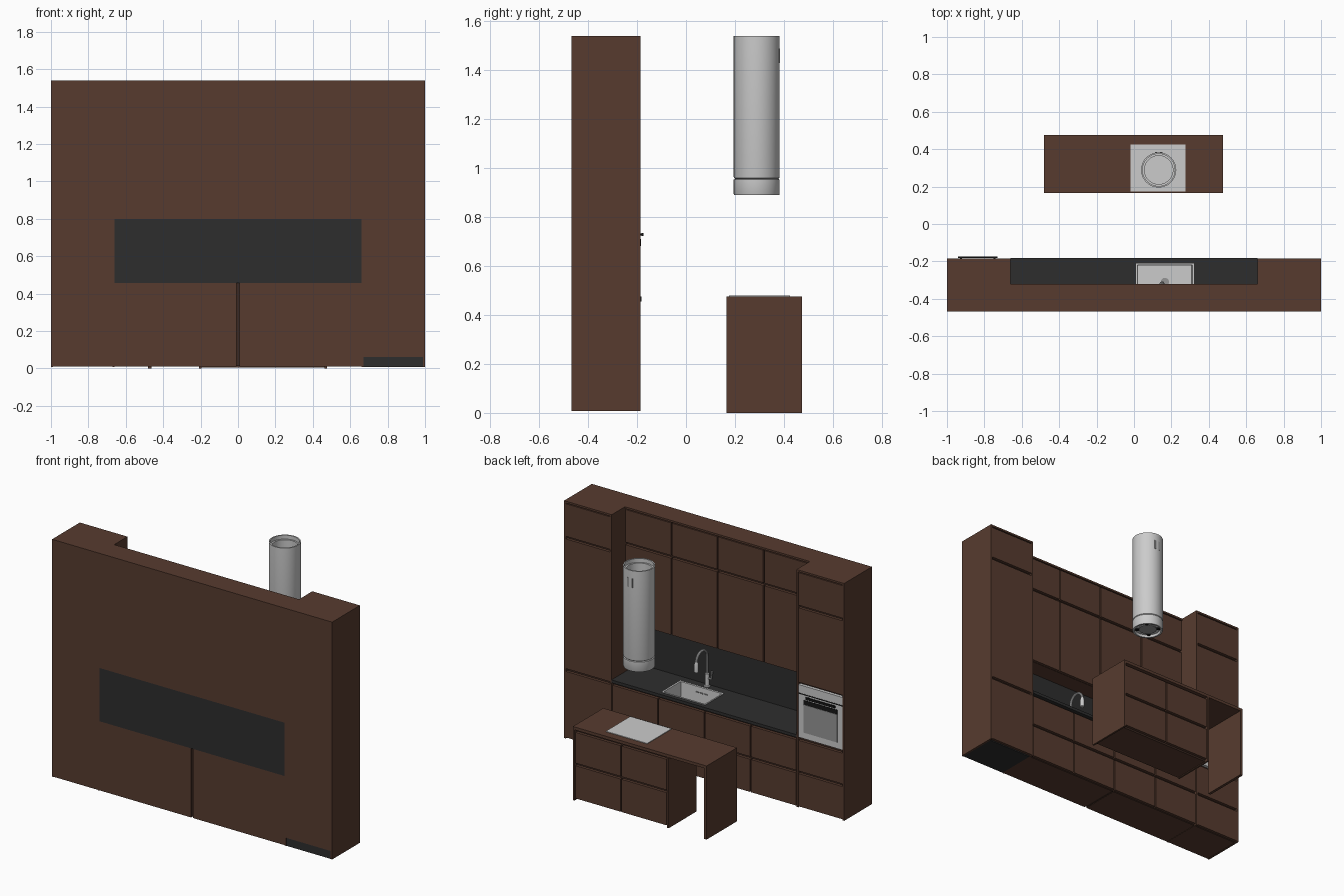
import bpy, bmesh, math

if "Cube" in bpy.data.objects:
    bpy.data.objects.remove(bpy.data.objects["Cube"])

def mat(name, rgb):
    m = bpy.data.materials.new(name)
    m.diffuse_color = (*rgb, 1)
    m.use_nodes = True
    m.node_tree.nodes["Principled BSDF"].inputs["Base Color"].default_value = m.diffuse_color
    return m

WOOD = mat("walnut brown", (0.095, 0.044, 0.028))
DARK = mat("shadow brown", (0.045, 0.022, 0.015))
BLACK = mat("charcoal", (0.027, 0.027, 0.027))
STEEL = mat("light steel", (0.60, 0.60, 0.60))
GREY = mat("mid grey", (0.30, 0.30, 0.30))
INK = mat("black", (0.008, 0.008, 0.008))

def finish(bm, name, *mats):
    bmesh.ops.recalc_face_normals(bm, faces=bm.faces)
    me = bpy.data.meshes.new(name)
    bm.to_mesh(me)
    bm.free()
    ob = bpy.data.objects.new(name, me)
    bpy.context.collection.objects.link(ob)
    for m in mats:
        me.materials.append(m)
    return ob

def box_bm(x0, x1, y0, y1, z0, z1):
    bm = bmesh.new()
    bmesh.ops.create_cube(bm, size=1)
    for v in bm.verts:
        v.co = (x1 if v.co.x > 0 else x0, y1 if v.co.y > 0 else y0, z1 if v.co.z > 0 else z0)
    return bm

def box(name, x0, x1, y0, y1, z0, z1, m=WOOD):
    return finish(box_bm(x0, x1, y0, y1, z0, z1), name, m)

def carcass(name, *dims):
    """Cabinet body whose front (+y) face is dark, so door gaps read as grooves."""
    bm = box_bm(*dims)
    bm.normal_update()
    for f in bm.faces:
        f.material_index = 1 if f.normal.y > 0.5 else 0
    return finish(bm, name, WOOD, DARK)

def fronts(name, x0, x1, cols, rows, y):
    """Grid of door or drawer fronts ending at depth y."""
    w = (x1 - x0) / cols
    for i in range(cols):
        for j, (z0, z1) in enumerate(rows):
            box(f"{name}_{i}_{j}", x0 + i * w + 0.004, x0 + (i + 1) * w - 0.004, y - 0.018, y, z0, z1)

def smooth(ob):
    bpy.ops.object.select_all(action='DESELECT')
    ob.select_set(True)
    bpy.context.view_layer.objects.active = ob
    bpy.ops.object.shade_smooth_by_angle(angle=math.radians(35))
    return ob

def lathe(name, profile, cx, cy, m, n=48):
    """Turned part around a vertical axis."""
    bm = bmesh.new()
    rings = [[bm.verts.new((cx + r * math.cos(2 * math.pi * k / n), cy + r * math.sin(2 * math.pi * k / n), z))
              for k in range(n)] for r, z in profile]
    for a, b in zip(rings, rings[1:]):
        for k in range(n):
            bm.faces.new((a[k], a[(k + 1) % n], b[(k + 1) % n], b[k]))
    bm.faces.new(rings[0])
    bm.faces.new(rings[-1])
    return smooth(finish(bm, name, m))

def tube(name, pts, r, m):
    cu = bpy.data.curves.new(name, 'CURVE')
    cu.dimensions = '3D'
    cu.bevel_depth, cu.bevel_resolution, cu.use_fill_caps = r, 3, True
    sp = cu.splines.new('POLY')
    sp.points.add(len(pts) - 1)
    for p, c in zip(sp.points, pts):
        p.co = (*c, 1)
    cu.materials.append(m)
    ob = bpy.data.objects.new(name, cu)
    bpy.context.collection.objects.link(ob)
    bpy.ops.object.select_all(action='DESELECT')
    ob.select_set(True)
    bpy.context.view_layer.objects.active = ob
    bpy.ops.object.convert(target='MESH')
    return smooth(bpy.context.object)

BACK, FRONT, H = -0.468, -0.185, 1.54
DRAWERS = [(0.014, 0.225), (0.242, 0.44)]
TOPDOORS = [(0.815, 1.295), (1.312, 1.522)]

# Tall end columns: body, flush side panels and top
for s, side in ((-1, "oven"), (1, "fridge")):
    xa, xb = sorted((s * 0.66, s))
    carcass(side + "_column_body", xa, xb, BACK, FRONT - 0.022, 0.06 if s > 0 else 0.01, H)
    for x in (xa, xb - 0.012):
        box(side + "_column_side", x, x + 0.012, BACK, FRONT, 0.008, H)
    box(side + "_column_top", xa, xb, BACK, FRONT, H - 0.012, H)
box("fridge_base", 0.672, 0.988, BACK + 0.002, FRONT - 0.022, 0.008, 0.06, BLACK)
fronts("fridge_door", 0.668, 0.992, 1, [(0.014, 0.44), (0.458, 1.295), TOPDOORS[1]], FRONT - 0.002)
fronts("oven_column_front", -0.992, -0.668, 1, DRAWERS + TOPDOORS, FRONT - 0.002)

# Built-in oven
box("oven_body", -0.988, -0.672, FRONT - 0.03, FRONT - 0.002, 0.46, 0.80, STEEL)
box("oven_panel_gap", -0.985, -0.675, FRONT - 0.003, FRONT, 0.742, 0.748, INK)
box("oven_window", -0.95, -0.71, FRONT - 0.003, FRONT, 0.50, 0.68, GREY)
box("oven_vent", -0.95, -0.71, FRONT - 0.003, FRONT + 0.001, 0.682, 0.71, INK)
box("oven_handle", -0.94, -0.73, FRONT + 0.004, FRONT + 0.011, 0.722, 0.736, INK)
for x in (-0.93, -0.75):
    box("oven_handle_post", x, x + 0.01, FRONT - 0.004, FRONT + 0.005, 0.724, 0.734, INK)

# Base cabinets in two halves, gap between them at the back
bases = []
for xa, xb in ((-0.66, -0.008), (0.008, 0.66)):
    bases.append(carcass("base_cabinet", xa, xb, BACK, FRONT - 0.022, 0.01, 0.456))
box("base_gap_filler", -0.009, 0.009, BACK + 0.01, FRONT - 0.022, 0.012, 0.455, DARK)
fronts("base_drawer", -0.66, 0.66, 4, DRAWERS, FRONT - 0.002)

# Worktop with sink cutout, and backsplash
top = box("worktop", -0.66, 0.66, BACK, -0.182, 0.456, 0.475, BLACK)
cutter = box("sink_cutter", 0.012, 0.318, -0.398, -0.212, 0.34, 0.6, BLACK)
cutter.hide_render = True
cutter.hide_viewport = True
for ob in (bases[1], top):
    b = ob.modifiers.new("sink_hole", 'BOOLEAN')
    b.object, b.operation, b.solver = cutter, 'DIFFERENCE', 'EXACT'
box("backsplash", -0.66, 0.66, BACK, BACK + 0.012, 0.475, 0.80, BLACK)

# Sink basin: inset and sunk top face
bm = box_bm(0.01, 0.32, -0.40, -0.21, 0.355, 0.478)
bm.normal_update()
face = [f for f in bm.faces if f.normal.z > 0.5]
bmesh.ops.inset_region(bm, faces=face, thickness=0.012)
bmesh.ops.inset_region(bm, faces=face, thickness=0.005, depth=-0.1)
finish(bm, "sink", STEEL)
lathe("sink_drain", [(0.022, 0.377), (0.022, 0.381), (0.012, 0.381)], 0.165, -0.31, GREY, 24)
for i in range(3):
    box("sink_overflow", 0.12 + i * 0.03, 0.14 + i * 0.03, -0.389, -0.384, 0.44, 0.446, GREY)

# Faucet: base, arched spout, spray head, lever
FX, FY = 0.15, -0.43
lathe("faucet_base", [(0.019, 0.475), (0.019, 0.48), (0.013, 0.482), (0.013, 0.56), (0.009, 0.563)], FX, FY, STEEL, 24)
arc = [(FX, FY + 0.055 - 0.055 * math.cos(t * math.pi / 12), 0.67 + 0.055 * math.sin(t * math.pi / 12)) for t in range(13)]
tube("faucet_spout", [(FX, FY, 0.55)] + arc, 0.008, STEEL)
lathe("faucet_head", [(0.009, 0.675), (0.013, 0.66), (0.013, 0.61), (0.01, 0.607)], FX, FY + 0.11, STEEL, 24)
tube("faucet_lever", [(FX, FY, 0.53), (FX - 0.03, FY, 0.53), (FX - 0.035, FY, 0.58)], 0.006, STEEL)

# Wall cabinets
carcass("wall_cabinet", -0.66, 0.66, BACK, -0.342, 0.80, H)
box("wall_cabinet_top", -0.66, 0.66, BACK, -0.32, H - 0.012, H)
fronts("wall_door", -0.66, 0.66, 4, [(0.80, 1.295), TOPDOORS[1]], -0.322)

# Island: top, cabinet, side panels and free leg
box("island_top", -0.48, 0.475, 0.165, 0.475, 0.456, 0.475)
carcass("island_cabinet", -0.20, 0.472, 0.19, 0.45, 0.005, 0.456)
for x in (-0.208, 0.463):
    box("island_side", x, x + 0.012, 0.19 if x < 0 else 0.165, 0.475, 0, 0.456)
fronts("island_drawer", -0.196, 0.463, 2, DRAWERS, 0.472)
box("island_leg", -0.48, -0.462, 0.165, 0.475, 0, 0.456)
box("cooktop", -0.02, 0.275, 0.175, 0.425, 0.475, 0.479, STEEL)

# Cylindrical hood with recessed top and underside
HX, HY, R = 0.132, 0.289, 0.094
lathe("hood_tube", [(R - 0.008, 0.955), (R - 0.001, 0.961), (R, 0.965), (R, H), (R - 0.008, H),
                    (R - 0.008, 1.515), (R - 0.018, 1.515), (R - 0.018, 1.40)], HX, HY, STEEL)
lathe("hood_collar", [(R - 0.016, 0.905), (R - 0.012, 0.89), (R - 0.002, 0.89), (R, 0.894), (R, 0.954), (R - 0.008, 0.957)],
      HX, HY, STEEL)
lathe("hood_filter", [(0.055, 0.899), (0.055, 0.906), (0.05, 0.907)], HX, HY, GREY)
for k in range(4):
    a = math.pi / 4 + k * math.pi / 2
    lathe("hood_lamp", [(0.010, 0.896), (0.012, 0.898), (0.012, 0.91)], HX + 0.066 * math.cos(a), HY + 0.066 * math.sin(a), INK, 16)
for dx in (-0.014, 0.014):
    box("hood_slot", HX + dx - 0.006, HX + dx + 0.006, HY + R - 0.008, HY + R + 0.0008, 1.43, 1.49, GREY)
